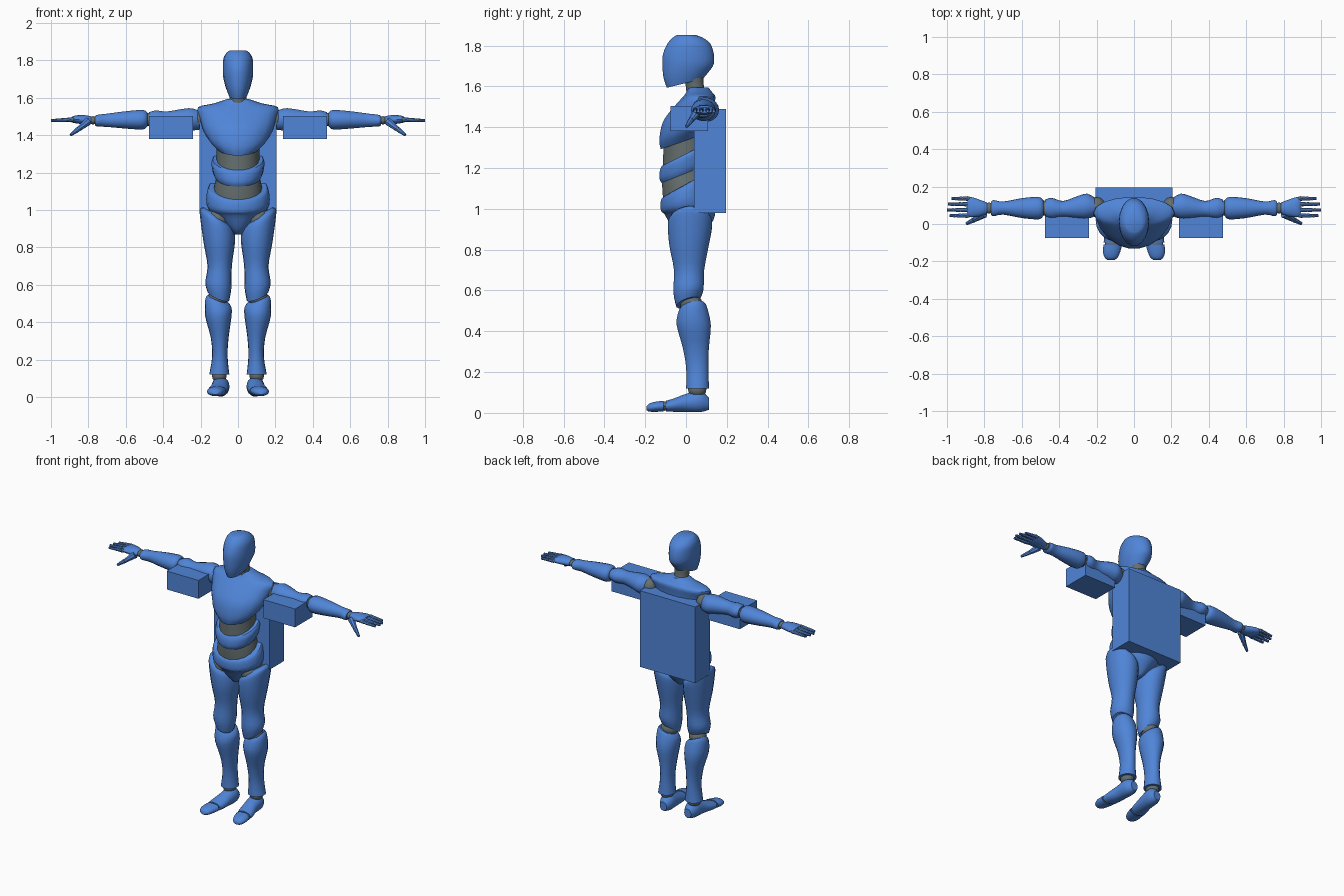
import bpy
import bmesh
import math
from mathutils import Vector

cube = bpy.data.objects.get("Cube")
if cube:
    bpy.data.objects.remove(cube, do_unlink=True)


def make_material(name, colour):
    mat = bpy.data.materials.new(name)
    mat.use_nodes = True
    mat.diffuse_color = colour
    mat.node_tree.nodes["Principled BSDF"].inputs["Base Color"].default_value = colour
    return mat


BLUE = make_material("shell blue", (0.08, 0.235, 0.69, 1))
GREY = make_material("joint grey", (0.13, 0.16, 0.155, 1))
SIDES = 18


def finish(name, bm, material, mirror=False, smooth=True):
    """Turn a bmesh into an object, optionally mirrored across x = 0."""
    bmesh.ops.recalc_face_normals(bm, faces=bm.faces[:])
    mesh = bpy.data.meshes.new(name)
    bm.to_mesh(mesh)
    bm.free()
    mesh.materials.append(material)
    obj = bpy.data.objects.new(name, mesh)
    bpy.context.collection.objects.link(obj)
    if smooth:
        bpy.ops.object.select_all(action="DESELECT")
        obj.select_set(True)
        bpy.context.view_layer.objects.active = obj
        bpy.ops.object.shade_smooth_by_angle(angle=math.radians(40))
    if mirror:
        mod = obj.modifiers.new("mirror", "MIRROR")
        mod.use_mirror_merge = False
    return obj


def refine(sections, steps=3):
    """Smoothly interpolate between neighbouring cross-sections."""
    rows = [tuple(s) + (0,) * (7 - len(s)) for s in sections]
    result = []
    for i in range(len(rows) - 1):
        p, a, b, n = rows[max(i - 1, 0)], rows[i], rows[i + 1], rows[min(i + 2, len(rows) - 1)]
        for k in range(steps):
            t = k / steps
            result.append([
                w + t / 2 * (y - x + t * (2 * x - 5 * w + 4 * y - z + t * (3 * (w - y) + z - x)))
                for x, w, y, z in zip(p, a, b, n)])
    return result + [rows[-1]]


PLACE = {
    "x": lambda t, u, v: (t, u, v),
    "y": lambda t, u, v: (u, t, v),
    "z": lambda t, u, v: (u, v, t),
}


def loft(name, axis, sections, material=BLUE, mirror=False):
    """Each section: position, two centres, two radii, two optional slopes."""
    bm = bmesh.new()
    rings = []
    for t, cu, cv, ru, rv, su, sv in refine(sections):
        ring = []
        for k in range(SIDES):
            angle = math.tau * k / SIDES
            du, dv = ru * math.cos(angle), rv * math.sin(angle)
            ring.append(bm.verts.new(PLACE[axis](t + su * du + sv * dv, cu + du, cv + dv)))
        rings.append(ring)
    for low, high in zip(rings, rings[1:]):
        for k in range(SIDES):
            j = (k + 1) % SIDES
            bm.faces.new((low[k], low[j], high[j], high[k]))
    bm.faces.new(rings[0])
    bm.faces.new(rings[-1])
    return finish(name, bm, material, mirror)


def ball(name, centre, radii, mirror=True, material=GREY):
    bm = bmesh.new()
    bmesh.ops.create_uvsphere(bm, u_segments=14, v_segments=8, radius=1)
    bmesh.ops.scale(bm, vec=radii, verts=bm.verts)
    bmesh.ops.translate(bm, vec=centre, verts=bm.verts)
    finish(name, bm, material, mirror)


def segment(name, start, end, r_start, r_end, material=BLUE):
    """Tapered digit bone between two points."""
    a, b = Vector(start), Vector(end)
    bm = bmesh.new()
    bmesh.ops.create_cone(bm, cap_ends=True, segments=8, radius1=r_start,
                          radius2=r_end, depth=(b - a).length)
    bmesh.ops.rotate(bm, matrix=(b - a).to_track_quat("Z", "Y").to_matrix(), verts=bm.verts)
    bmesh.ops.translate(bm, vec=(a + b) / 2, verts=bm.verts)
    finish(name, bm, material, mirror=True)


def box(name, low, high, mirror=False):
    low, high = Vector(low), Vector(high)
    bm = bmesh.new()
    bmesh.ops.create_cube(bm, size=1)
    bmesh.ops.scale(bm, vec=high - low, verts=bm.verts)
    bmesh.ops.translate(bm, vec=(low + high) / 2, verts=bm.verts)
    finish(name, bm, BLUE, mirror, smooth=False)


# Head and neck
loft("head", "z", [
    (1.615, 0, -.005, .05, .09, 0, .25), (1.66, 0, .003, .067, .115, 0, .15),
    (1.71, 0, .01, .079, .128), (1.76, 0, .012, .081, .126),
    (1.81, 0, .014, .078, .106), (1.84, 0, .008, .062, .072), (1.852, 0, 0, .045, .045)])
loft("neck", "z", [
    (1.53, 0, .06, .06, .06), (1.59, 0, .045, .045, .045), (1.66, 0, .035, .05, .05)], GREY)

# Torso shells around a flexible core
loft("chest", "z", [
    (1.335, 0, 0, .115, .125, 0, .35), (1.38, 0, 0, .16, .133, 0, .3),
    (1.43, 0, .012, .187, .125), (1.5, 0, .04, .205, .1),
    (1.55, 0, .065, .213, .08), (1.57, 0, .065, .13, .065), (1.595, 0, .06, .055, .05)])
loft("waist_core", "z", [
    (1, 0, 0, .14, .11), (1.12, 0, 0, .128, .119),
    (1.2, 0, 0, .115, .115), (1.4, 0, 0, .115, .11)], GREY)
loft("belly_shell", "z", [
    (1.175, 0, 0, .122, .122, 0, .4), (1.2, 0, 0, .134, .132, 0, .4),
    (1.25, 0, 0, .142, .13, 0, .5), (1.27, 0, 0, .135, .12, 0, .5)])
loft("pelvis", "z", [
    (.87, 0, .02, .02, .05), (.9, 0, .02, .055, .085), (.97, 0, .02, .13, .125),
    (1.03, 0, .005, .168, .13, 0, .3), (1.11, 0, 0, .163, .125, 0, .55),
    (1.12, 0, 0, .145, .11, 0, .55)])

# Legs
ball("hip_joint", (.105, .015, .955), (.075, .09, .07))
loft("thigh", "z", [
    (.54, .105, .01, .058, .058, .4, .3), (.6, .105, .012, .07, .075, .2, .1),
    (.7, .098, .015, .065, .075), (.82, .1, .015, .083, .098),
    (.92, .11, .02, .092, .11, .4), (.955, .115, .022, .088, .1, .55),
    (.975, .117, .022, .065, .07, .6)], mirror=True)
ball("knee_joint", (.105, .025, .535), (.055, .055, .05))
loft("shin", "z", [
    (.12, .1, .057, .054, .057), (.22, .097, .055, .041, .055),
    (.32, .098, .048, .048, .065), (.43, .105, .038, .07, .085),
    (.5, .105, .032, .07, .072, .3, .2), (.525, .105, .032, .055, .06, .4, .2)], mirror=True)
ball("ankle_joint", (.1, .055, .115), (.04, .045, .04))
loft("foot", "y", [
    (.112, .09, .045, .025, .03), (.07, .092, .057, .046, .054),
    (0, .096, .049, .047, .045), (-.06, .106, .038, .052, .033),
    (-.098, .112, .033, .05, .027)], mirror=True)
ball("toe_joint", (.113, -.104, .033), (.044, .022, .023))
loft("toes", "y", [
    (-.11, .113, .033, .05, .027), (-.15, .12, .03, .046, .025),
    (-.18, .122, .026, .034, .02), (-.193, .123, .023, .018, .01)], mirror=True)

# Arms
ball("shoulder_joint", (.2, .09, 1.485), (.05, .055, .05))
loft("upper_arm", "x", [
    (.2, .09, 1.48, .045, .05), (.25, .095, 1.485, .067, .06),
    (.3, .09, 1.488, .06, .053), (.38, .08, 1.485, .043, .043),
    (.44, .085, 1.488, .055, .045), (.475, .085, 1.49, .045, .034)], mirror=True)
ball("elbow_joint", (.48, .085, 1.485), (.035, .04, .035))
loft("forearm", "x", [
    (.485, .085, 1.485, .042, .038), (.51, .085, 1.483, .06, .053),
    (.6, .085, 1.482, .053, .047), (.7, .085, 1.48, .035, .036),
    (.75, .085, 1.478, .043, .032), (.765, .085, 1.478, .034, .025)], mirror=True)
ball("wrist_joint", (.775, .085, 1.48), (.025, .03, .022))
loft("palm", "x", [
    (.785, .085, 1.48, .03, .021), (.82, .085, 1.483, .043, .025),
    (.87, .09, 1.485, .054, .021), (.89, .09, 1.483, .05, .014)], mirror=True)

# Fingers: three bones each, with a knuckle before every bone
for name, y, tip in (("index", .045, .985), ("middle", .075, 1), ("ring", .106, .995), ("little", .136, .975)):
    root = Vector((.885, y, 1.484))
    step = (Vector((tip, y, 1.478)) - root) / 3
    for n in range(3):
        base = root + step * n
        radius = .0125 - .0015 * n
        ball(f"{name}_knuckle_{n}", base, (radius * .9,) * 3)
        segment(f"{name}_bone_{n}", base + step * .12, base + step, radius, radius * .8)

# Thumb: two bones angled forward and down
thumb = [Vector(p) for p in ((.8, .055, 1.475), (.85, .025, 1.435), (.895, .002, 1.402))]
segment("thumb_base", thumb[0], thumb[1], .022, .014)
ball("thumb_knuckle", thumb[1], (.012,) * 3)
segment("thumb_tip", thumb[1].lerp(thumb[2], .1), thumb[2], .014, .008)

# Back pack and arm boxes
box("back_pack", (-.205, .04, .98), (.205, .195, 1.49))
box("arm_box", (.24, -.075, 1.38), (.475, .108, 1.503), mirror=True)
